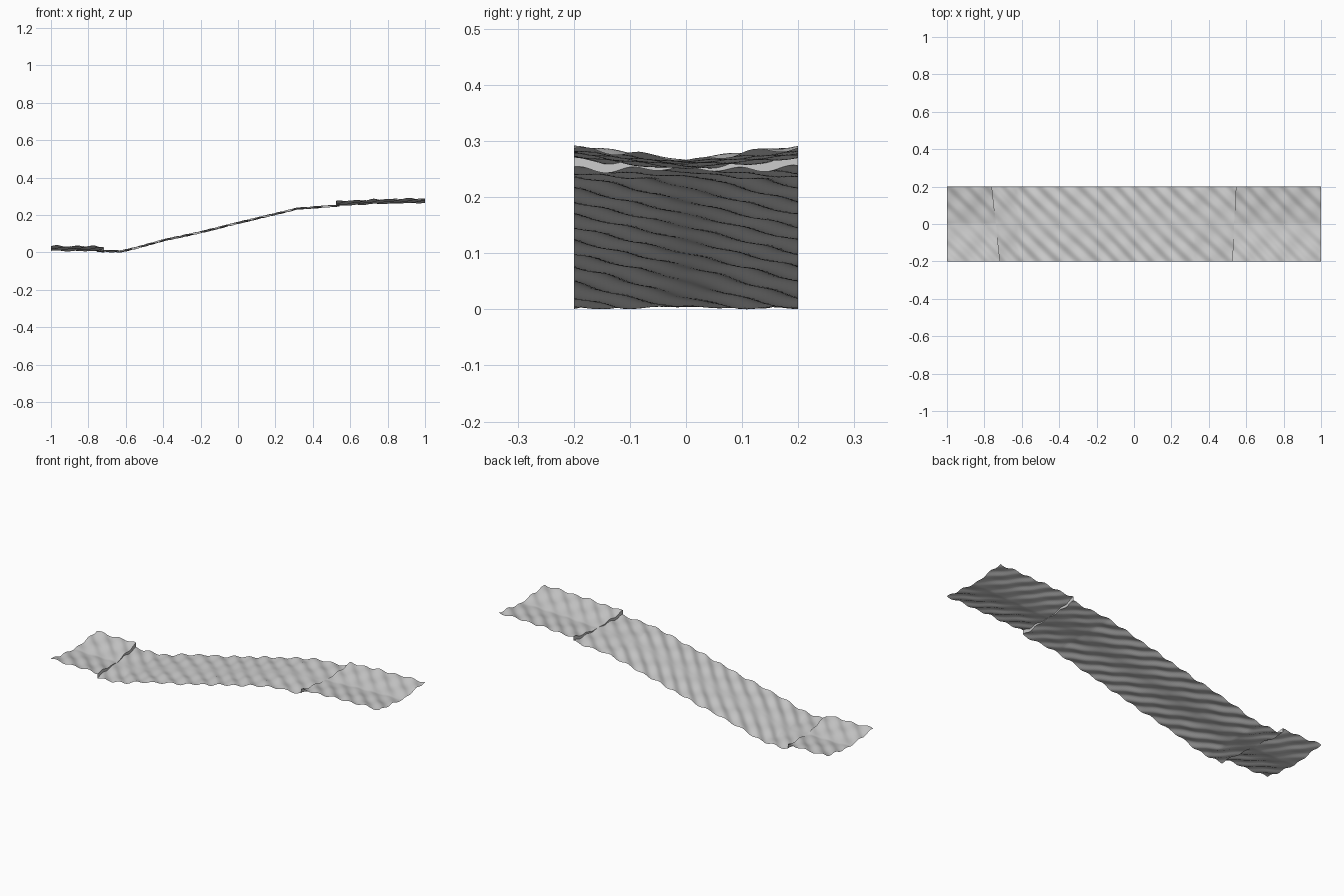
import bpy
import bmesh
from math import sin, pi

if "Cube" in bpy.data.objects:
    bpy.data.objects.remove(bpy.data.objects["Cube"], do_unlink=True)

HALF_WIDTH = 0.2
ROWS = 48

# Centre-line height along the ramp
PROFILE = [(-1, 0.016), (-0.72, 0.014), (-0.62, 0.014), (-0.55, 0.03),
           (-0.4, 0.072), (-0.2, 0.115), (0, 0.165), (0.2, 0.213),
           (0.32, 0.242), (0.53, 0.257), (0.75, 0.267), (1, 0.273)]


def base_height(x):
    for (x0, z0), (x1, z1) in zip(PROFILE, PROFILE[1:]):
        if x <= x1:
            t = (x - x0) / (x1 - x0)
            return z0 + (z1 - z0) * t
    return PROFILE[-1][1]


def ripple(x, y):
    edge = min(1, abs(y) / 0.1)
    strength = 0.0022 + 0.0028 * edge
    diagonal = sin(2 * pi * (x / 0.1 + y / 0.1) + 0.6 * sin(9 * x))
    cross = sin(2 * pi * (x / 0.17 - y / 0.21))
    return strength * (diagonal + 0.35 * cross)


# Slanted edges where the banked ends meet the plain slope
def left_step(y):
    return -0.738 - 0.11 * y


def right_step(y):
    return 0.535 + 0.05 * y


def section(start, end, steps, lift):
    """Columns between two boundary curves, with the sides banked by lift."""
    return [(start, end, i / steps, lift) for i in range(steps + 1)]


columns = (section(lambda y: -1, left_step, 32, 0.024)
           + section(left_step, right_step, 150, 0)
           + section(right_step, lambda y: 1, 56, 0.022))

# One continuous sheet; doubled columns form the upright step walls
bm = bmesh.new()
grid = []
for start, end, t, lift in columns:
    line = []
    for j in range(ROWS + 1):
        y = HALF_WIDTH * (2 * j / ROWS - 1)
        x = start(y) + (end(y) - start(y)) * t
        z = base_height(x) + ripple(x, y) + lift * abs(y) / HALF_WIDTH
        line.append(bm.verts.new((x, y, z)))
    grid.append(line)
for a, b in zip(grid, grid[1:]):
    for j in range(ROWS):
        bm.faces.new((a[j], b[j], b[j + 1], a[j + 1]))

# Rest the lowest point on the ground
lowest = min(v.co.z for v in bm.verts)
for v in bm.verts:
    v.co.z -= lowest

mesh = bpy.data.meshes.new("rippled_ramp")
bm.to_mesh(mesh)
bm.free()
ramp = bpy.data.objects.new("rippled_ramp", mesh)
bpy.context.collection.objects.link(ramp)

# Plain grey surface
grey = bpy.data.materials.new("light_grey")
grey.use_nodes = True
colour = (0.6, 0.6, 0.6, 1)
grey.diffuse_color = colour
grey.node_tree.nodes["Principled BSDF"].inputs["Base Color"].default_value = colour
mesh.materials.append(grey)

bpy.ops.object.select_all(action='DESELECT')
ramp.select_set(True)
bpy.context.view_layer.objects.active = ramp
bpy.ops.object.shade_smooth_by_angle(angle=pi / 4)
